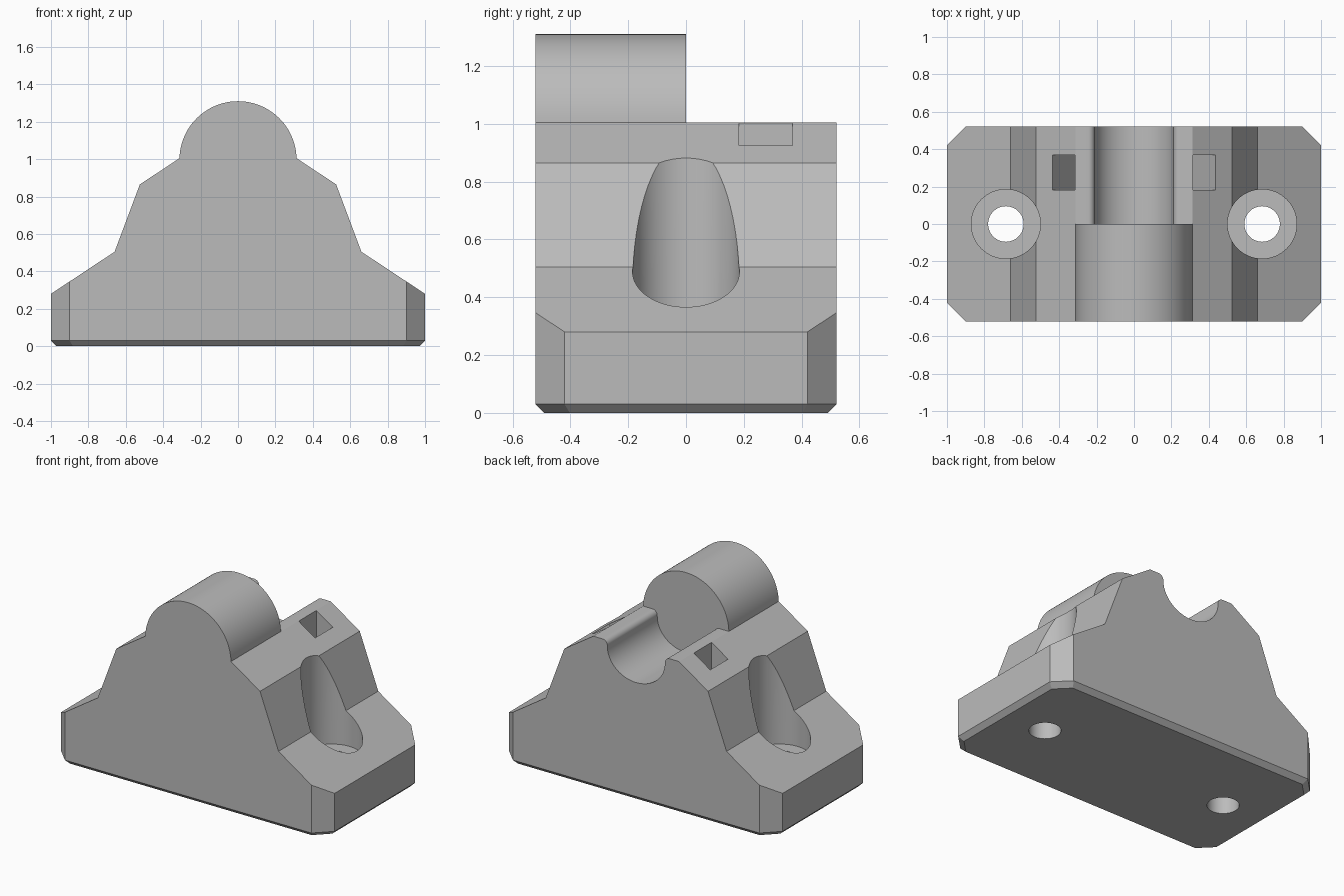
import bpy, bmesh, math

if "Cube" in bpy.data.objects:
    bpy.data.objects.remove(bpy.data.objects["Cube"], do_unlink=True)

grey = bpy.data.materials.new("plain grey")
grey.use_nodes = True
grey.diffuse_color = (0.5, 0.5, 0.5, 1)
grey.node_tree.nodes["Principled BSDF"].inputs["Base Color"].default_value = (0.5, 0.5, 0.5, 1)


def loft(name, rings):
    """Closed solid through rings that share one point count."""
    bm = bmesh.new()
    loops = [[bm.verts.new(p) for p in ring] for ring in rings]
    for low, high in zip(loops, loops[1:]):
        for i in range(len(low)):
            j = (i + 1) % len(low)
            bm.faces.new((low[i], low[j], high[j], high[i]))
    bm.faces.new(loops[0][::-1])
    bm.faces.new(loops[-1])
    bmesh.ops.recalc_face_normals(bm, faces=bm.faces)
    mesh = bpy.data.meshes.new(name)
    bm.to_mesh(mesh)
    bm.free()
    mesh.materials.append(grey)
    ob = bpy.data.objects.new(name, mesh)
    bpy.context.collection.objects.link(ob)
    return ob


def prism(name, points, y0, y1):
    return loft(name, [[(x, y, z) for x, z in points] for y in (y0, y1)])


def cylinder(name, x, radius, z0, z1, sides=64):
    turn = [2 * math.pi * i / sides for i in range(sides)]
    return loft(name, [[(x + radius * math.cos(a), radius * math.sin(a), z)
                        for a in turn] for z in (z0, z1)])


def arc(cx, cz, radius, start, end, steps):
    angles = [math.radians(start + (end - start) * i / steps) for i in range(steps + 1)]
    return [(cx + radius * math.cos(a), cz + radius * math.sin(a)) for a in angles]


def combine(target, tool, operation="DIFFERENCE"):
    mod = target.modifiers.new("cut", "BOOLEAN")
    mod.operation, mod.solver, mod.object = operation, "EXACT", tool
    bpy.ops.object.select_all(action="DESELECT")
    bpy.context.view_layer.objects.active = target
    target.select_set(True)
    bpy.ops.object.modifier_apply(modifier=mod.name)
    bpy.data.objects.remove(tool, do_unlink=True)


# Stepped body with a rounded crest
SHOULDER = 1.005
flank = [(1.1, -0.1), (1.1, 0.214), (0.66, 0.505), (0.525, 0.865), (0.313, SHOULDER)]
crest = arc(0, 0.997, 0.313, 2, 178, 48)
block = prism("mount_block", flank + crest + [(-x, z) for x, z in flank[::-1]], -0.7, 0.7)

# Footprint with clipped corners and a chamfered bottom edge
def footprint(z, inset):
    x, y, c = 1 - inset, 0.52 - inset, 0.1 - 0.4 * inset
    quarter = [(x, y - c), (x - c, y)]
    back = quarter + [(-a, b) for a, b in quarter[::-1]]
    return [(a, b, z) for a, b in back + [(-a, -b) for a, b in back]]

combine(block, loft("outline", [footprint(0, 0.03), footprint(0.03, 0), footprint(1.6, 0)]),
        "INTERSECT")

# Back half: crest removed and a round-lipped groove sunk
lip = 0.035
half = [(0.45, 1.5), (0.45, SHOULDER)] + arc(0.21 + lip, SHOULDER - lip, lip, 90, 180, 8)
trough = arc(0, SHOULDER - lip - 0.005, 0.21, 0, -180, 40)
trough = [(x, z if z > 0.96 else 0.965 + (z - 0.965) * 0.87) for x, z in trough]
combine(block, prism("groove", half + trough + [(-x, z) for x, z in half[::-1]], 0, 0.7))

for side in (-1, 1):
    # Screw hole and its counterbore
    combine(block, cylinder("counterbore", side * 0.685, 0.185, 0.275, 1.3))
    combine(block, cylinder("screw_hole", side * 0.685, 0.095, -0.1, 0.5))
    # Wedge pocket in the shoulder
    wedge = [(0.315, 0.74), (0.435, 0.925), (0.435, 1.2), (0.315, 1.2)]
    combine(block, prism("pocket", [(side * x, z) for x, z in wedge], 0.183, 0.368))

bpy.ops.object.shade_smooth_by_angle(angle=math.radians(25))
